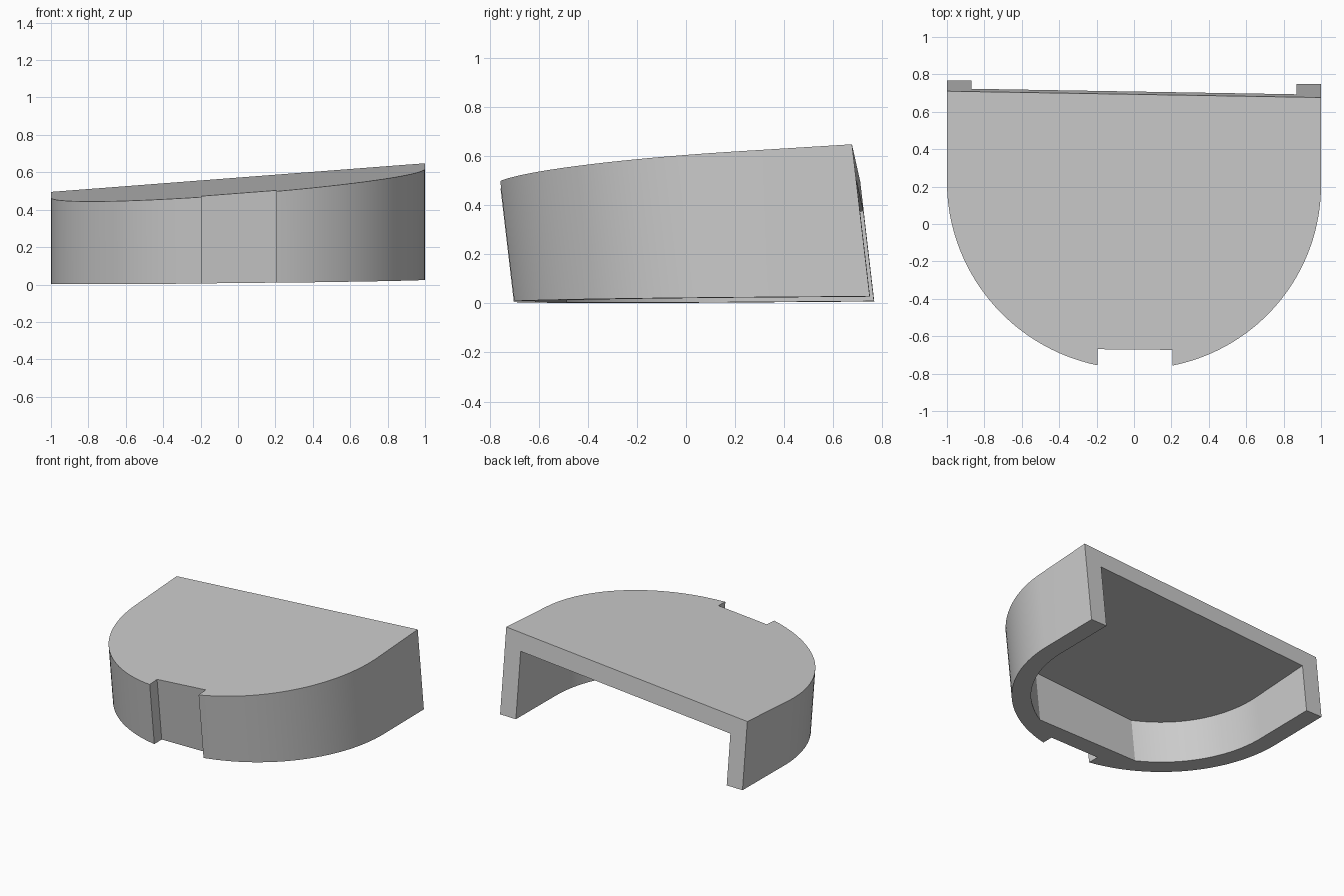
import bpy, bmesh, math

if "Cube" in bpy.data.objects:
    bpy.data.objects.remove(bpy.data.objects["Cube"])

LEAN = 0.117            # the walls lean forward as they rise
R, CY = 1.0, 0.28       # radius and centre of the round front
WALL = 0.13
NOTCH_L, NOTCH_R, NOTCH_Y = -0.195, 0.207, -0.614
TOP = (0.529, 0.0776, 0.0615)       # planes z = a + b*x + c*y
CEILING = (0.399, 0.0776, 0.0615)
BOTTOM = (0.0125, 0.0105, 0.0075)


def back_y(x):
    return 0.760 - 0.008 * x


def point(x, y, plane):
    """Slide a footprint point along the leaning axis onto a plane."""
    a, b, c = plane
    z = (a + b * x + c * y) / (1 + c * LEAN)
    return (x, y - LEAN * z, z)


def arc(r, x0, x1, n=32):
    """Points along the lower half circle from x0 to x1."""
    t0, t1 = math.acos(x0 / r), math.acos(x1 / r)
    ts = [t0 + (t1 - t0) * i / n for i in range(n + 1)]
    return [(r * math.cos(t), CY - r * math.sin(t)) for t in ts]


# Footprints, both running from back left round the front to back right
outer = ([(-1, back_y(-1))] + arc(R, -1, NOTCH_L)
         + [(NOTCH_L, NOTCH_Y), (NOTCH_R, NOTCH_Y)]
         + arc(R, NOTCH_R, 1) + [(1, back_y(1))])
r = R - WALL
flat_x = math.sqrt(r * r - (CY - NOTCH_Y - WALL) ** 2)
inner = ([(-r, back_y(-r))] + arc(r, -r, -flat_x)
         + arc(r, flat_x, r) + [(r, back_y(r))])

bm = bmesh.new()


def ring(outline, plane):
    return [bm.verts.new(point(x, y, plane)) for x, y in outline]


def walls(low, high):
    for i in range(len(low) - 1):
        bm.faces.new((low[i], low[i + 1], high[i + 1], high[i]))


ob, ot = ring(outer, BOTTOM), ring(outer, TOP)
ib, ic = ring(inner, BOTTOM), ring(inner, CEILING)
walls(ob, ot)                       # outside wall
walls(ic, ib)                       # inside wall
bm.faces.new(ot)                    # top
bm.faces.new(ic[::-1])              # ceiling of the hollow
bm.faces.new(ob[::-1] + ib)         # bottom rim
bm.faces.new((ob[0], ot[0], ot[-1], ob[-1],
              ib[-1], ic[-1], ic[0], ib[0]))   # open back frame
bmesh.ops.recalc_face_normals(bm, faces=bm.faces[:])

mesh = bpy.data.meshes.new("hollow_cap")
bm.to_mesh(mesh)
bm.free()
cap = bpy.data.objects.new("hollow_cap", mesh)
bpy.context.collection.objects.link(cap)

grey = bpy.data.materials.new("light grey")
grey.diffuse_color = (0.6, 0.6, 0.6, 1)
grey.use_nodes = True
grey.node_tree.nodes["Principled BSDF"].inputs["Base Color"].default_value = grey.diffuse_color
mesh.materials.append(grey)

bpy.context.view_layer.objects.active = cap
cap.select_set(True)
bpy.ops.object.shade_smooth_by_angle(angle=math.radians(20))
